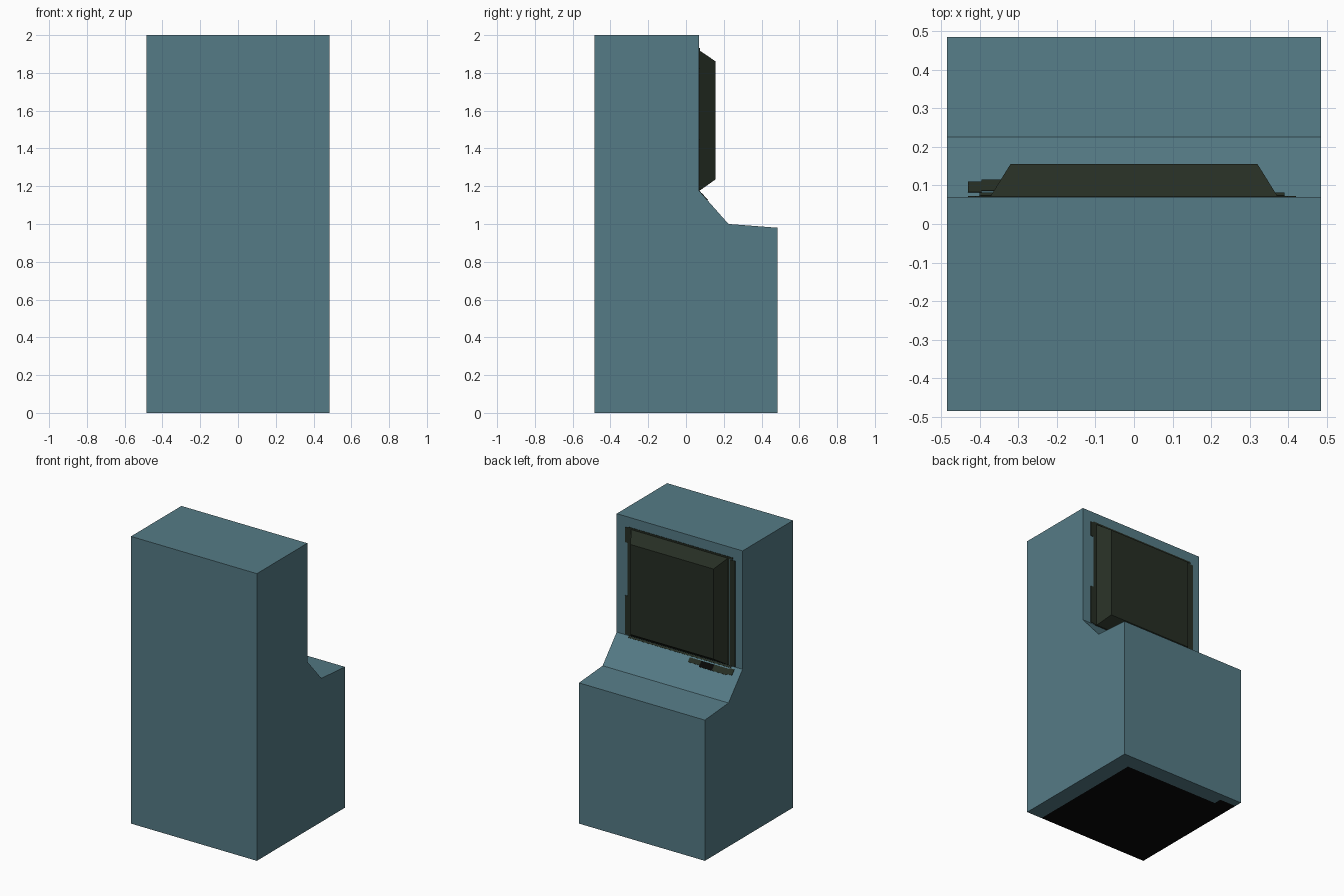
import bpy, bmesh
from mathutils import Vector

if "Cube" in bpy.data.objects:
    bpy.data.objects.remove(bpy.data.objects["Cube"])


def material(name, rgb):
    m = bpy.data.materials.new(name)
    m.diffuse_color = (*rgb, 1)
    m.use_nodes = True
    m.node_tree.nodes["Principled BSDF"].inputs["Base Color"].default_value = m.diffuse_color
    return m


TEAL = material("teal paint", (0.091, 0.198, 0.238))
DARK = material("dark screen glass", (0.019, 0.027, 0.017))
BLACK = material("black", (0.002, 0.002, 0.002))


def finish(bm, name, mats):
    bmesh.ops.recalc_face_normals(bm, faces=bm.faces)
    mesh = bpy.data.meshes.new(name)
    bm.to_mesh(mesh)
    bm.free()
    for m in mats:
        mesh.materials.append(m)
    ob = bpy.data.objects.new(name, mesh)
    bpy.context.collection.objects.link(ob)
    return ob


def loft(bm, a, b):
    """Closed solid between two matching outlines."""
    va, vb = [bm.verts.new(p) for p in a], [bm.verts.new(p) for p in b]
    bm.faces.new(va)
    bm.faces.new(vb[::-1])
    n = len(a)
    for i in range(n):
        j = (i + 1) % n
        bm.faces.new((va[i], va[j], vb[j], vb[i]))


# Cabinet: side profile (y, z) extruded across x
W = 0.485
profile = [(-W, 0), (W, 0), (W, 0.98), (0.225, 1.0), (0.07, 1.175), (0.07, 2), (-W, 2)]
bm = bmesh.new()
loft(bm, [(-W, y, z) for y, z in profile], [(W, y, z) for y, z in profile])
bm.normal_update()

# Dark area on the underside, cut into the bottom face
for co, no in (((0.365, 0, 0), (1, 0, 0)), ((-0.36, 0, 0), (1, 0, 0)),
               ((0, 0.375, 0), (0, 1, 0)), ((0, 0.43, 0), (0, 1, 0))):
    faces = [f for f in bm.faces if all(v.co.z < 0.001 for v in f.verts)]
    geom = set(faces)
    for f in faces:
        geom.update(f.edges, f.verts)
    bmesh.ops.bisect_plane(bm, geom=list(geom), plane_co=co, plane_no=no)
for f in bm.faces:
    c = f.calc_center_median()
    if all(v.co.z < 0.001 for v in f.verts) and c.x < 0.365:
        if c.y < 0.375 or (c.x < -0.36 and c.y < 0.43):
            f.material_index = 1
finish(bm, "cabinet", [TEAL, BLACK])

# Bulging screen: frustum standing off the upper wall
def ring(x, y, z0, z1):
    return [(-x, y, z0), (x, y, z0), (x, y, z1), (-x, y, z1)]


bm = bmesh.new()
loft(bm, ring(0.373, 0.07, 1.175, 1.92), ring(0.32, 0.155, 1.235, 1.862))
finish(bm, "screen", [DARK])

# Worn painted border around the screen: thin plates on the wall
T = 0.003
bm = bmesh.new()
for x0, x1, z0, z1 in ((-0.43, -0.39, 1.177, 1.915), (-0.385, -0.373, 1.177, 1.93),
                       (0.373, 0.398, 1.177, 1.93), (0.398, 0.42, 1.82, 1.925),
                       (0.398, 0.42, 1.18, 1.45), (-0.41, 0.398, 1.92, 1.932)):
    wall = [(x0, z0), (x1, z0), (x1, z1), (x0, z1)]
    loft(bm, [(x, 0.07, z) for x, z in wall], [(x, 0.07 + T, z) for x, z in wall])
finish(bm, "screen_border", [DARK])

# Painted marks on the sloping panel below the screen
slope_normal = Vector((0, 0.175, 0.155)).normalized() * T


def slope_plates(name, rects, mat):
    bm = bmesh.new()
    for x0, x1, y0, y1 in rects:
        base = [Vector((x, y, 1.175 - (y - 0.07) * 0.175 / 0.155))
                for x, y in ((x0, y0), (x1, y0), (x1, y1), (x0, y1))]
        loft(bm, base, [p + slope_normal for p in base])
    finish(bm, name, [mat])


slope_plates("slope_marks", ((-0.40, 0.39, 0.071, 0.079), (-0.43, -0.395, 0.081, 0.108),
                             (-0.395, -0.28, 0.085, 0.113), (-0.18, -0.09, 0.085, 0.106)), DARK)
slope_plates("slope_slot", ((-0.28, -0.18, 0.085, 0.113),), BLACK)
